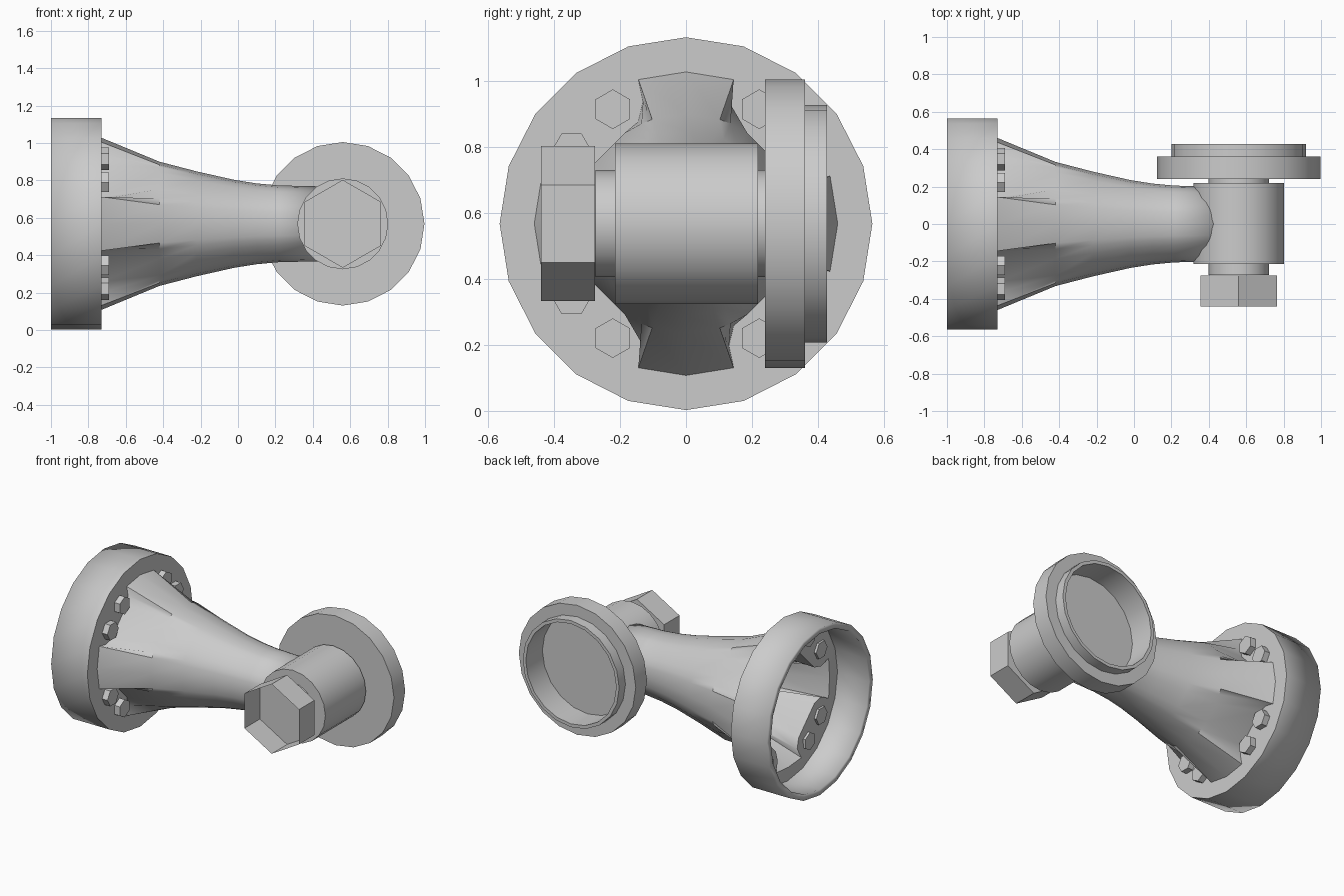
import bpy, bmesh
from math import sin, cos, pi, radians

cube = bpy.data.objects.get("Cube")
if cube:
    bpy.data.objects.remove(cube, do_unlink=True)

AXIS_Z = 0.568
HUB_X = 0.56
SIDES = 20

steel = bpy.data.materials.new("grey_steel")
steel.use_nodes = True
GREY = (0.6, 0.6, 0.6, 1)
steel.diffuse_color = GREY
steel.node_tree.nodes["Principled BSDF"].inputs["Base Color"].default_value = GREY


def finish(name, bm, fix_normals=True):
    if fix_normals:
        bmesh.ops.recalc_face_normals(bm, faces=bm.faces[:])
    mesh = bpy.data.meshes.new(name)
    bm.to_mesh(mesh)
    bm.free()
    mesh.materials.append(steel)
    obj = bpy.data.objects.new(name, mesh)
    bpy.context.collection.objects.link(obj)
    bpy.ops.object.select_all(action='DESELECT')
    obj.select_set(True)
    bpy.context.view_layer.objects.active = obj
    bpy.ops.object.shade_smooth_by_angle(angle=radians(30))
    return obj


def bridge(bm, a, b):
    n = len(a)
    for i in range(n):
        bm.faces.new((a[i], a[(i + 1) % n], b[(i + 1) % n], b[i]))


def turn(name, profile, sides=SIDES, cap_start=True, cap_end=True):
    """Revolve (radius, y) points about the pivot axis, which runs along y."""
    bm = bmesh.new()
    rings = []
    for r, y in profile:
        rings.append([bm.verts.new((HUB_X + r * sin(2 * pi * i / sides), y,
                                    AXIS_Z + r * cos(2 * pi * i / sides)))
                      for i in range(sides)])
    for a, b in zip(rings, rings[1:]):
        bridge(bm, a, b)
    if cap_start:
        bm.faces.new(rings[0])
    if cap_end:
        bm.faces.new(rings[-1])
    return finish(name, bm)


# Housing: open cup, end plate and four-lobed funnel in one shell
def polar_ring(bm, x, points):
    return [bm.verts.new((x, r * sin(a), AXIS_Z + r * cos(a))) for r, a in points]


def lobed(radii, degrees):
    """Mirror half a lobe into a quadrant, then repeat it four times."""
    half = list(zip(radii, degrees))
    quad = half + [(r, 90 - d) for r, d in reversed(half[1:])]
    return [(r, radians(d + 90 * q)) for q in range(4) for r, d in quad]


bm = bmesh.new()
circle = [(0.565, 2 * pi * i / SIDES) for i in range(SIDES)]
rim = polar_ring(bm, -1.0, circle)
plate_edge = polar_ring(bm, -0.73, circle)
bridge(bm, rim, plate_edge)

root = polar_ring(bm, -0.73, lobed((0.46, 0.46, 0.392, 0.342), (0, 18.3, 19.4, 25)))
previous = root
for x, r in ((-0.42, 0.332), (-0.22, 0.28), (-0.02, 0.235), (0.1, 0.216),
             (0.22, 0.205), (0.45, 0.2)):
    ring = polar_ring(bm, x, lobed((r,) * 4, (0, 18, 24, 34)))
    bridge(bm, previous, ring)
    previous = ring

# End plate between the cup wall and the lobed opening
loops = []
for loop in (plate_edge, root):
    loops += [bm.edges.get((loop[i - 1], loop[i])) for i in range(len(loop))]
bmesh.ops.triangle_fill(bm, use_beauty=True, edges=loops, normal=(1, 0, 0))
housing = finish("funnel_housing", bm)
shell = housing.modifiers.new("wall_thickness", 'SOLIDIFY')
shell.thickness = 0.04
shell.offset = -1

# Flange bolts, a pair in each gap between lobes
for sy in (-1, 1):
    for sz in (-1, 1):
        for y, z, spin in ((0.222, 0.347, 0.5 * pi), (0.347, 0.222, 0)):
            bm = bmesh.new()
            ends = [[bm.verts.new((x, sy * y + 0.06 * cos(spin + i * pi / 3),
                                   AXIS_Z + sz * z + 0.06 * sin(spin + i * pi / 3)))
                     for i in range(6)] for x in (-0.772, -0.69)]
            bridge(bm, *ends)
            for end in ends:
                bm.faces.new(end)
            finish("flange_bolt", bm)

# Pivot barrel and the narrower pin through it
turn("pivot_barrel", [(0.243, -0.215), (0.243, 0.218)])
turn("pivot_pin", [(0.162, -0.274), (0.162, 0.245)])

# Hexagonal socket, open at the front
turn("hex_socket", [(0.235, -0.44), (0.235, -0.276)], sides=6, cap_start=False)

# Stepped cap on the back, hollow behind its rim
turn("stepped_cap", [(0.437, 0.24), (0.437, 0.36), (0.36, 0.36), (0.36, 0.427),
                     (0.338, 0.427), (0.338, 0.25)])
